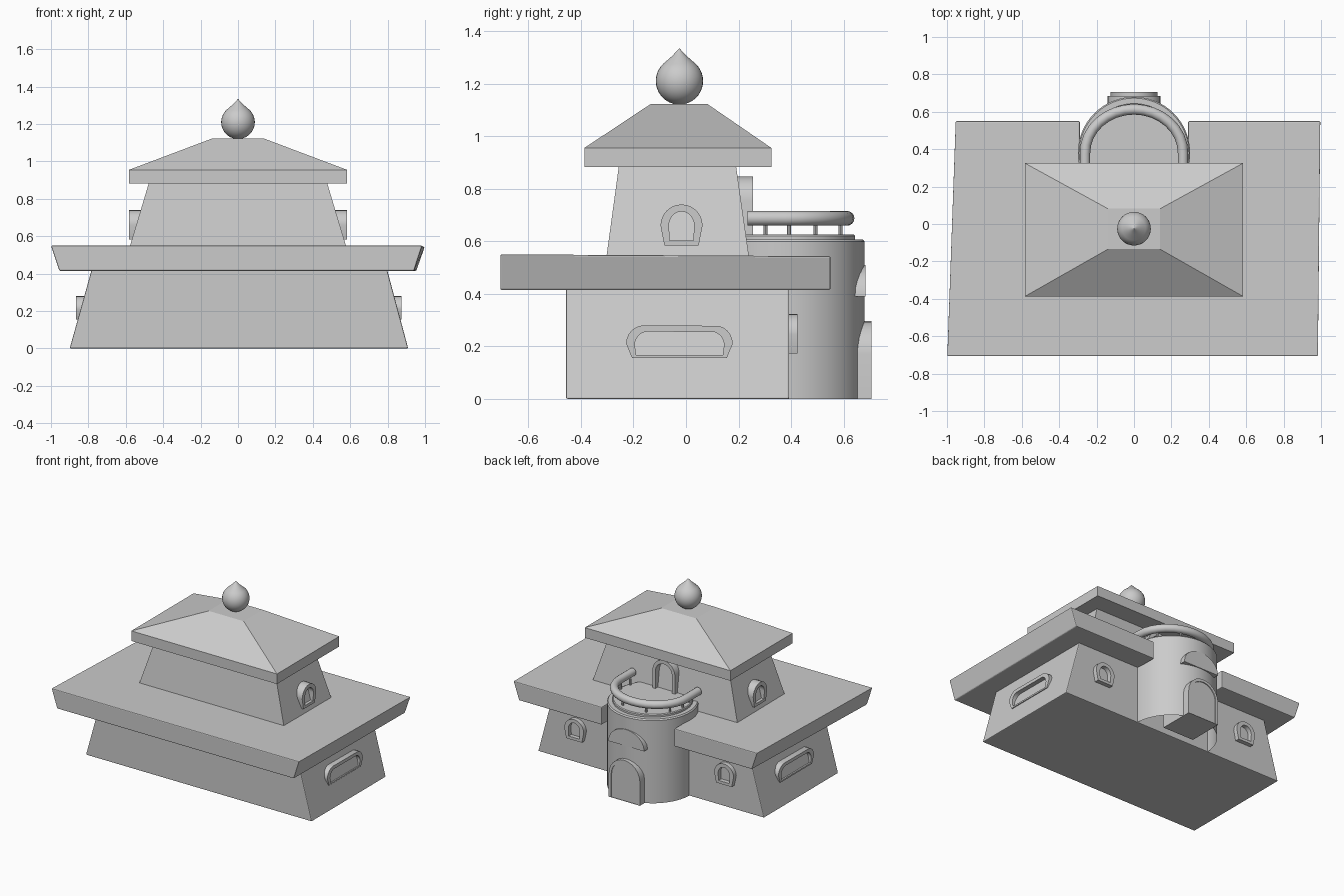
import bpy, bmesh, math
from mathutils import Vector

if "Cube" in bpy.data.objects:
    bpy.data.objects.remove(bpy.data.objects["Cube"])

grey = bpy.data.materials.new("plain grey")
grey.diffuse_color = (0.6, 0.6, 0.6, 1)
grey.use_nodes = True
grey.node_tree.nodes["Principled BSDF"].inputs["Base Color"].default_value = grey.diffuse_color


def finish(bm, name, smooth=False, bevel=0):
    bmesh.ops.recalc_face_normals(bm, faces=bm.faces)
    me = bpy.data.meshes.new(name)
    bm.to_mesh(me)
    bm.free()
    ob = bpy.data.objects.new(name, me)
    bpy.context.collection.objects.link(ob)
    me.materials.append(grey)
    if bevel:
        m = ob.modifiers.new("bevel", 'BEVEL')
        m.width, m.segments, m.limit_method = bevel, 2, 'ANGLE'
    if smooth:
        bpy.ops.object.select_all(action='DESELECT')
        ob.select_set(True)
        bpy.context.view_layer.objects.active = ob
        bpy.ops.object.shade_smooth_by_angle(angle=math.radians(35))
    return ob


def loft(name, loops, caps=(True, True), **kw):
    """Skin a stack of equal-length point loops."""
    bm = bmesh.new()
    rows = [[bm.verts.new(p) for p in lp] for lp in loops]
    n = len(rows[0])
    for a, b in zip(rows, rows[1:]):
        for i in range(n):
            j = (i + 1) % n
            bm.faces.new((a[i], a[j], b[j], b[i]))
    if caps[0]:
        bm.faces.new(rows[0][::-1])
    if caps[1]:
        bm.faces.new(rows[-1])
    return finish(bm, name, **kw)


def rect(x0, x1, y0, y1, z):
    return [(x0, y0, z), (x1, y0, z), (x1, y1, z), (x0, y1, z)]


def circle(r, cy, z, n=64):
    return [(r * math.cos(2 * math.pi * i / n), cy + r * math.sin(2 * math.pi * i / n), z)
            for i in range(n)]


def arch(base, r, z0, zm, top, stretch=0.0, n=12):
    """Arched outline: narrower base, widest at zm, rounded top."""
    pts = [(-base, z0), (base, z0)]
    for i in range(n + 1):
        a = math.pi * i / n
        s = stretch if i < n / 2 else -stretch
        pts.append((s + r * math.cos(a), zm + (top - zm) * math.sin(a)))
    return pts


def place(pts, origin, out, d):
    """Put a (u, z) outline on a wall facing 'out', at depth d."""
    out, o = Vector(out), Vector(origin)
    u = Vector((-out.y, out.x, 0))
    return [o + u * p[0] + Vector((0, 0, p[1])) + out * d for p in pts]


def frame(name, outer, inner, origin, out, d0, d1):
    """Hollow window surround."""
    loops = [place(outer, origin, out, d0), place(outer, origin, out, d1),
             place(inner, origin, out, d1), place(inner, origin, out, d0)]
    loops.append(loops[0])
    loft(name, loops, (False, False), smooth=True)


# Lower storey: ends lean inward, front and back upright
loft("lower_storey", [rect(-.9, .91, -.457, .393, 0), rect(-.78, .795, -.457, .393, .43)],
     bevel=.006)


# Wide lower roof slab, slightly skewed, notched around the tower
def slab(k, zf, zb):
    return [(-1.0 * k, -.707, zf), (.985 * k, -.707, zf), (.998 * k, .55, zb), (.29, .55, zb),
            (.29, .3, zb), (-.29, .3, zb), (-.29, .55, zb), (-.955 * k, .55, zb)]


loft("lower_roof", [slab(.955, .415, .415), slab(1, .55, .543)], bevel=.006)

# Upper storey and hipped roof
loft("upper_storey", [rect(-.58, .58, -.303, .24, .54), rect(-.475, .475, -.255, .19, .89)])
loft("upper_roof", [rect(-.583, .583, -.387, .325, .882), rect(-.583, .583, -.387, .325, .955),
                    rect(-.14, .14, -.135, .082, 1.122)])

# Teardrop finial
prof = [(.09 * math.sin(a), 1.21 - .09 * math.cos(a))
        for a in [math.radians(6 + 130 * i / 14) for i in range(15)]]
prof += [(.03, 1.303), (.001, 1.333)]
loft("finial", [circle(r, -.025, z, 32) for r, z in prof], smooth=True)

# Round entrance tower with a lip around its balcony floor
CY = .38
loft("tower", [circle(.3, CY, 0), circle(.3, CY, .598), circle(.293, CY, .607)],
     (False, True), smooth=True)
loft("balcony_lip", [circle(.264, CY, .6), circle(.264, CY, .62), circle(.259, CY, .626)],
     smooth=True)

# Balcony rail and its posts
path = [(.262, .235)]
path += [(.262 * math.cos(math.pi * i / 16), CY + .233 * math.sin(math.pi * i / 16))
         for i in range(17)]
path += [(-.262, .235)]
rows = []
for i, p in enumerate(path):
    a, b = path[max(i - 1, 0)], path[min(i + 1, len(path) - 1)]
    t = Vector((b[0] - a[0], b[1] - a[1], 0)).normalized()
    side = Vector((t.y, -t.x, 0))
    rows.append([Vector((p[0], p[1], .687)) + .028 * (side * math.cos(q) + Vector((0, 0, math.sin(q))))
                 for q in [2 * math.pi * k / 16 for k in range(16)]])
loft("balcony_rail", rows, smooth=True)
for k, deg in enumerate((-20, 3, 30, 68, 112, 150, 177, 200)):
    a = math.radians(deg)
    cx, cy = .25 * math.cos(a), CY + .225 * math.sin(a)
    loft("rail_post_%d" % (k + 1),
         [[(x + cx, y, z) for x, y, z in circle(.008, cy, z0, 8)] for z0 in (.615, .67)
          for z in (z0,)], smooth=True)

# Entrance door: arched block with a recessed panel
door = arch(.125, .125, 0, .17, .296)
panel = arch(.105, .105, .0, .17, .276)
B, BACK = (0, 0, 0), (0, 1, 0)
loft("entrance_door", [place(door, B, BACK, .45), place(door, B, BACK, .706),
                       place(panel, B, BACK, .706), place(panel, B, BACK, .7)], smooth=True)

# Half-round window above the door
half = arch(.143, .143, .39, .395, .51)
loft("half_round_window", [place(half, B, BACK, .55), place(half, B, BACK, .684)], smooth=True)

# Balcony doorway surround
frame("balcony_doorway", arch(.09, .09, .6, .755, .846), arch(.066, .066, .6, .755, .82),
      B, BACK, .17, .255)

# Windows, mirrored left and right
for s, side in ((1, "right"), (-1, "left")):
    out = (s, 0, 0)
    frame("long_window_" + side,
          arch(.18, .07, .155, .21, .28, .133), arch(.165, .05, .166, .205, .256, .12),
          (.005, -.025, 0), out, .78, .87)
    frame("upper_window_" + side,
          arch(.065, .08, .583, .66, .74), arch(.045, .048, .603, .66, .713),
          (0, -.017, 0), out, .5, .582)
    frame("back_window_" + side,
          arch(.062, .078, .172, .245, .323), arch(.043, .046, .192, .245, .297),
          (s * .6, 0, 0), BACK, .36, .424)
